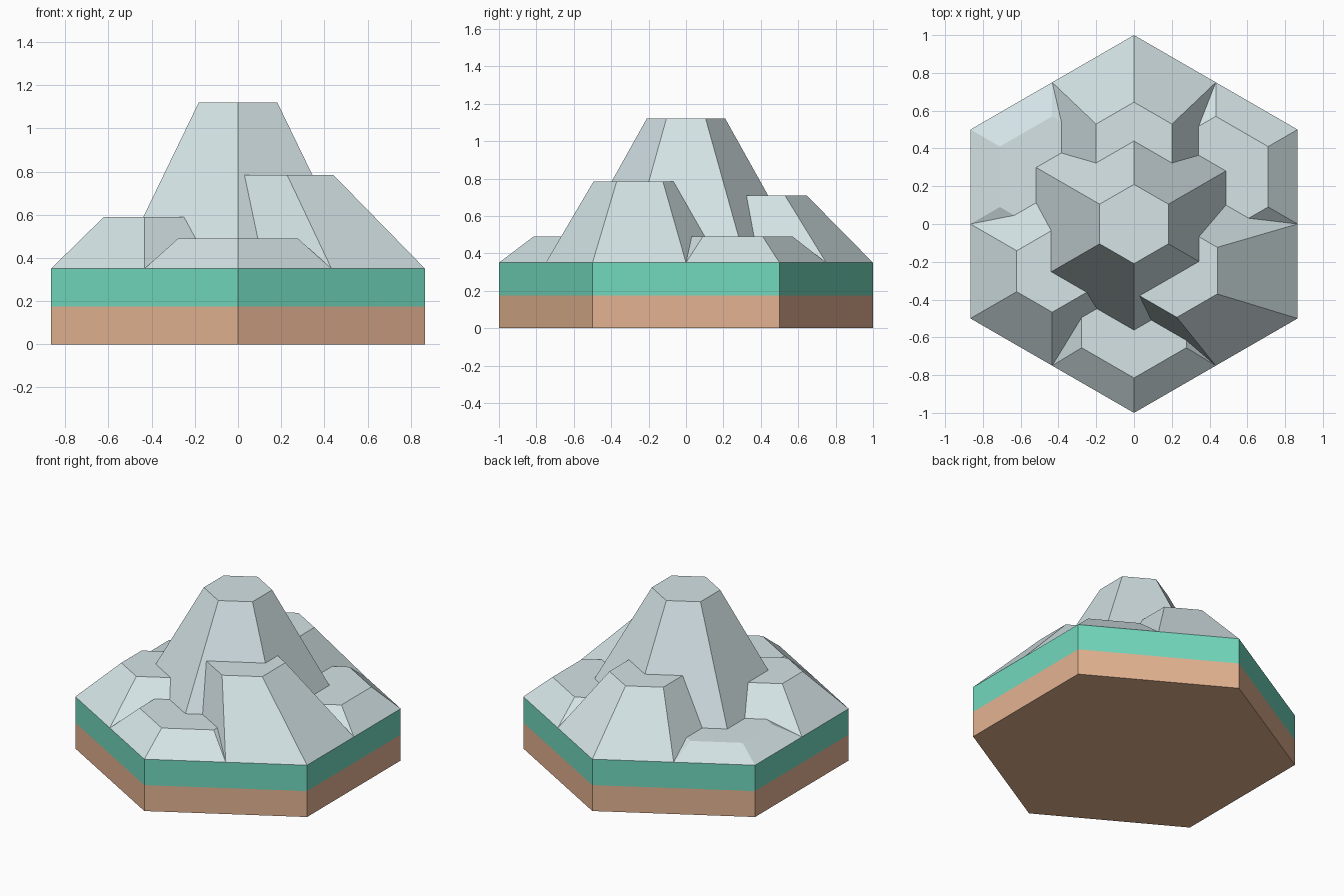
import bpy, bmesh
from math import sin, cos, radians

if "Cube" in bpy.data.objects:
    bpy.data.objects.remove(bpy.data.objects["Cube"])


def material(name, rgb):
    m = bpy.data.materials.new(name)
    m.diffuse_color = (*rgb, 1)
    m.use_nodes = True
    m.node_tree.nodes["Principled BSDF"].inputs["Base Color"].default_value = m.diffuse_color
    return m


STONE = material("stone", (0.66, 0.77, 0.79))
GRASS = material("grass", (0.17, 0.69, 0.51))
EARTH = material("earth", (0.77, 0.45, 0.285))


def hex_frustum(name, mat, base, top):
    """Six-sided frustum; base and top are (x, y, z, radius), corners along y."""
    bm = bmesh.new()
    rings = []
    for x, y, z, r in (base, top):
        rings.append([bm.verts.new((x + r * cos(radians(30 + 60 * k)),
                                    y + r * sin(radians(30 + 60 * k)), z))
                      for k in range(6)])
    low, high = rings
    bm.faces.new(low[::-1])
    bm.faces.new(high)
    for k in range(6):
        j = (k + 1) % 6
        bm.faces.new((low[k], low[j], high[j], high[k]))
    mesh = bpy.data.meshes.new(name)
    bm.to_mesh(mesh)
    bm.free()
    mesh.materials.append(mat)
    obj = bpy.data.objects.new(name, mesh)
    bpy.context.collection.objects.link(obj)
    return obj


# Tile: earth layer with grass layer above
G = 0.35
hex_frustum("earth_layer", EARTH, (0, 0, 0, 1), (0, 0, 0.175, 1))
hex_frustum("grass_layer", GRASS, (0, 0, 0.175, 1), (0, 0, G, 1))

# Central peak
hex_frustum("central_peak", STONE, (0, 0, G, 0.64), (0, 0, 1.12, 0.21))

# Six foothills, one per tile corner: corner angle, top x, y, z, radius
foothills = {
    "front_hill": (270, 0, -0.495, 0.49, 0.32),
    "front_right_hill": (330, 0.227, -0.247, 0.785, 0.247),
    "back_right_hill": (30, 0.433, 0.25, 0.49, 0.32),
    "back_hill": (90, 0, 0.413, 0.71, 0.232),
    "back_left_hill": (150, -0.433, 0.25, 0.425, 0.32),
    "front_left_hill": (210, -0.433, -0.25, 0.59, 0.217),
}
for name, (angle, *top) in foothills.items():
    a = radians(angle)
    hex_frustum(name, STONE, (0.5 * cos(a), 0.5 * sin(a), G, 0.5), top)
